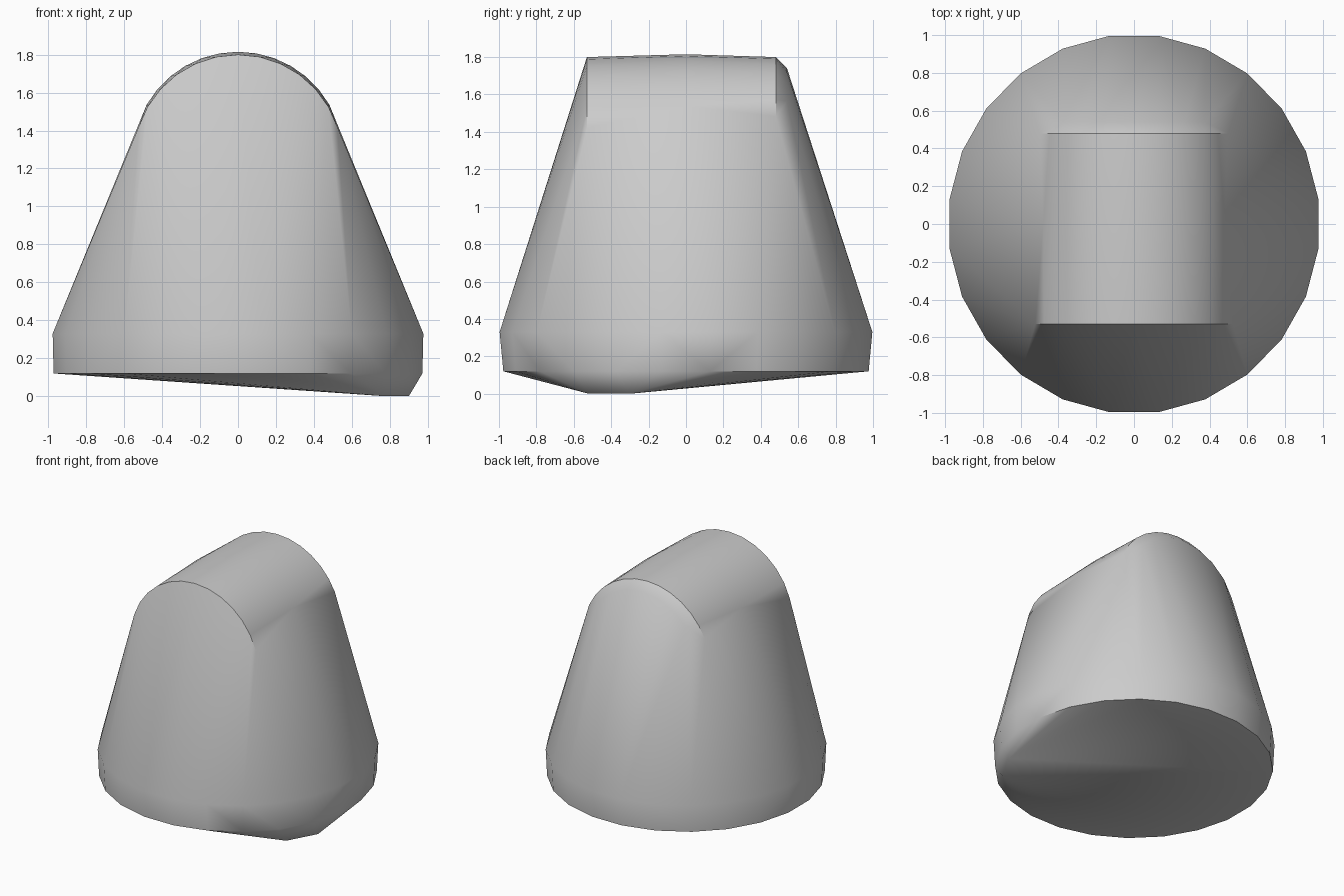
import bpy, bmesh
from math import sin, cos, radians

cube = bpy.data.objects.get("Cube")
if cube:
    bpy.data.objects.remove(cube, do_unlink=True)

grey = bpy.data.materials.new("plain grey")
grey.use_nodes = True
colour = (0.6, 0.6, 0.6, 1)
grey.diffuse_color = colour
grey.node_tree.nodes["Principled BSDF"].inputs["Base Color"].default_value = colour


def ring(rx, ry, z, count=24):
    """Round outline of the base, with flats on the axes."""
    angles = [radians((i + 0.5) * 360 / count) for i in range(count)]
    return [(rx * cos(a), ry * sin(a), z) for a in angles]


def arch(y, radius, centre_z, spread, count=12):
    """Rounded top profile standing across the model."""
    angles = [radians(-spread + 2 * spread * i / count) for i in range(count + 1)]
    return [(radius * sin(a), y, centre_z + radius * cos(a)) for a in angles]


# Base: a short drum with a slightly smaller underside
points = ring(0.985, 1.005, 0.33) + ring(0.98, 0.985, 0.12)
# Small foot on the front left of the underside
points += [(0.78, -0.52, 0), (0.9, -0.3, 0)]
# Barrel top: front end, slight crown, and bevelled back end
points += arch(-0.53, 0.55, 1.25, 72)
points += arch(0, 0.555, 1.26, 60)
points += arch(0.48, 0.55, 1.25, 65)
points += arch(0.54, 0.49, 1.25, 50, 6)

# Wrap one tight skin around all the outlines
bm = bmesh.new()
for p in points:
    bm.verts.new(p)
hull = bmesh.ops.convex_hull(bm, input=bm.verts[:])
loose = {v for v in hull["geom_interior"] + hull["geom_unused"]
         if isinstance(v, bmesh.types.BMVert) and v.is_valid}
bmesh.ops.delete(bm, geom=list(loose), context='VERTS')
bmesh.ops.dissolve_limit(bm, angle_limit=radians(0.5), verts=bm.verts[:], edges=bm.edges[:])
bmesh.ops.recalc_face_normals(bm, faces=bm.faces[:])

mesh = bpy.data.meshes.new("rounded_body")
bm.to_mesh(mesh)
bm.free()
mesh.materials.append(grey)
body = bpy.data.objects.new("rounded_body", mesh)
bpy.context.collection.objects.link(body)
bpy.context.view_layer.objects.active = body
body.select_set(True)
bpy.ops.object.shade_smooth_by_angle(angle=radians(30))
